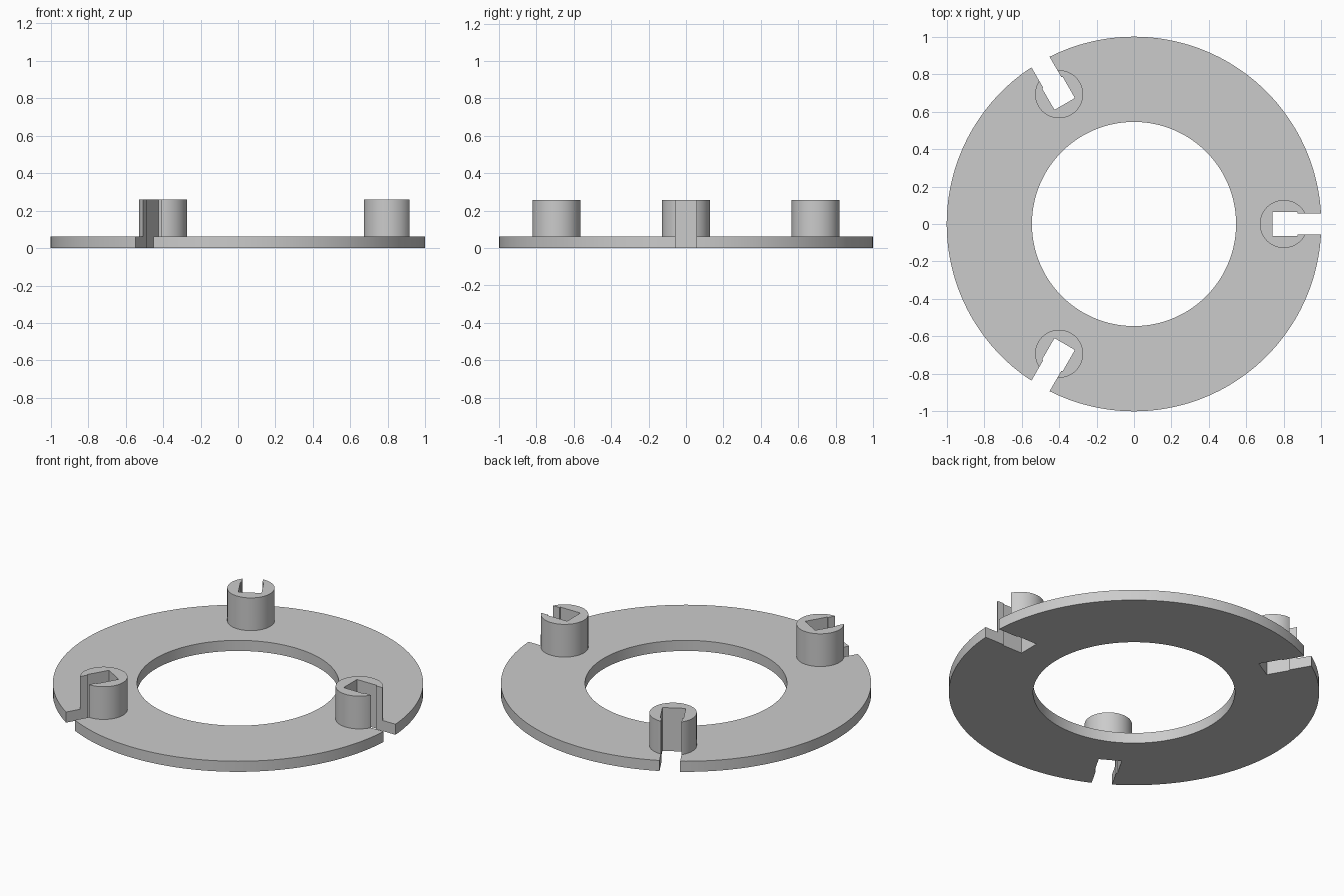
import bpy, bmesh, math
from mathutils import Matrix

if "Cube" in bpy.data.objects:
    bpy.data.objects.remove(bpy.data.objects["Cube"], do_unlink=True)

PLATE_H, POST_TOP = 0.063, 0.258
POST_DIST, POST_R = 0.80, 0.128

grey = bpy.data.materials.new("plain_grey")
grey.use_nodes = True
colour = (0.6, 0.6, 0.6, 1)
grey.diffuse_color = colour
grey.node_tree.nodes["Principled BSDF"].inputs["Base Color"].default_value = colour


def prism(name, outline, z0, z1):
    """Closed solid from a counter-clockwise outline."""
    bm = bmesh.new()
    face = bm.faces.new([bm.verts.new((x, y, z0)) for x, y in outline])
    top = bmesh.ops.extrude_face_region(bm, geom=[face])
    verts = [v for v in top["geom"] if isinstance(v, bmesh.types.BMVert)]
    bmesh.ops.translate(bm, verts=verts, vec=(0, 0, z1 - z0))
    bmesh.ops.recalc_face_normals(bm, faces=bm.faces)
    mesh = bpy.data.meshes.new(name)
    bm.to_mesh(mesh)
    bm.free()
    mesh.materials.append(grey)
    obj = bpy.data.objects.new(name, mesh)
    bpy.context.collection.objects.link(obj)
    return obj


def circle(radius, n, cx=0):
    return [(cx + radius * math.cos(math.tau * i / n),
             radius * math.sin(math.tau * i / n)) for i in range(n)]


def combine(obj, other, operation):
    """Apply a boolean and discard the helper."""
    other.hide_render = True
    mod = obj.modifiers.new("combine", "BOOLEAN")
    mod.operation, mod.solver, mod.object = operation, "EXACT", other
    bpy.context.view_layer.objects.active = obj
    bpy.ops.object.modifier_apply(modifier=mod.name)
    bpy.data.objects.remove(other, do_unlink=True)


# Flat ring
ring = prism("slotted_ring", circle(1, 144), 0, PLATE_H)
combine(ring, prism("bore_cutter", circle(0.545, 144), -0.1, 0.2), "DIFFERENCE")

# Stepped slot: wide pocket inside the post, narrower mouth to the rim
half_slot = [(0.74, 0.063), (0.872, 0.063), (0.872, 0.056), (1.1, 0.056)]
slot = [(x, -y) for x, y in half_slot] + half_slot[::-1]

# Three posts, each opened by a slot running through post and ring
for k in range(3):
    turn = Matrix.Rotation(math.tau * k / 3, 4, "Z")
    post = prism("post", circle(POST_R, 64, POST_DIST), PLATE_H / 2, POST_TOP)
    post.data.transform(turn)
    combine(ring, post, "UNION")
    cutter = prism("slot_cutter", slot, -0.1, 0.4)
    cutter.data.transform(turn)
    combine(ring, cutter, "DIFFERENCE")

# Smooth round walls, crisp edges
bpy.ops.object.select_all(action="DESELECT")
ring.select_set(True)
bpy.context.view_layer.objects.active = ring
bpy.ops.object.shade_smooth_by_angle()
